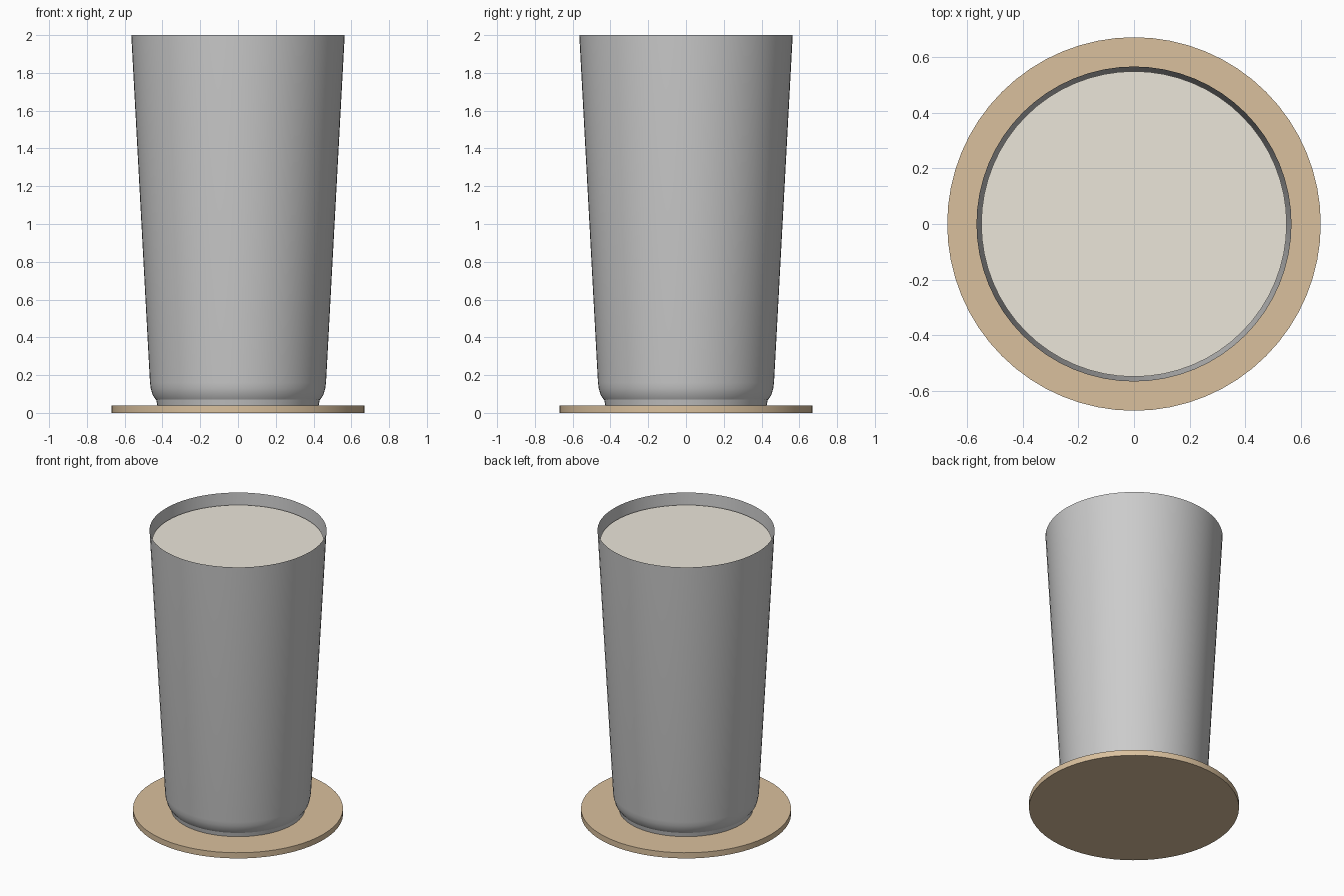
import bpy, bmesh, math

if "Cube" in bpy.data.objects:
    bpy.data.objects.remove(bpy.data.objects["Cube"])

SEG = 64


def material(name, color):
    m = bpy.data.materials.new(name)
    m.diffuse_color = (*color, 1)
    m.use_nodes = True
    m.node_tree.nodes["Principled BSDF"].inputs["Base Color"].default_value = m.diffuse_color
    return m


def lathe(name, profile, cap_bottom=False, cap_top=False, mat=None):
    """Revolve (radius, z) points, listed bottom to top, about the z axis."""
    bm = bmesh.new()
    rings = []
    for r, z in profile:
        rings.append([bm.verts.new((r * math.cos(2 * math.pi * i / SEG),
                                    r * math.sin(2 * math.pi * i / SEG), z))
                      for i in range(SEG)])
    for lo, hi in zip(rings, rings[1:]):
        for i in range(SEG):
            j = (i + 1) % SEG
            bm.faces.new((lo[i], lo[j], hi[j], hi[i]))
    if cap_bottom:
        bm.faces.new(rings[0][::-1])
    if cap_top:
        bm.faces.new(rings[-1])
    me = bpy.data.meshes.new(name)
    bm.to_mesh(me)
    bm.free()
    ob = bpy.data.objects.new(name, me)
    bpy.context.collection.objects.link(ob)
    if mat:
        me.materials.append(mat)
    bpy.ops.object.select_all(action='DESELECT')
    bpy.context.view_layer.objects.active = ob
    ob.select_set(True)
    bpy.ops.object.shade_smooth_by_angle(angle=math.radians(35))
    return ob


# Round flat coaster
lathe("coaster", [(0.67, 0.0), (0.67, 0.04)], True, True,
      material("wood", (0.70, 0.53, 0.34)))

# Thin tapered tumbler with a rounded lower edge, open at the top
lathe("tumbler", [(0.435, 0.07), (0.452, 0.095), (0.462, 0.13),
                  (0.466, 0.16), (0.565, 2.0)], cap_bottom=True)

# Short foot under the tumbler
lathe("foot", [(0.427, 0.04), (0.433, 0.07)], cap_bottom=True)

# Drink filling the tumbler just below the rim
lathe("drink", [(0.42, 0.09), (0.45, 0.16), (0.548, 1.92)], True, True,
      material("drink", (0.83, 0.79, 0.70)))
